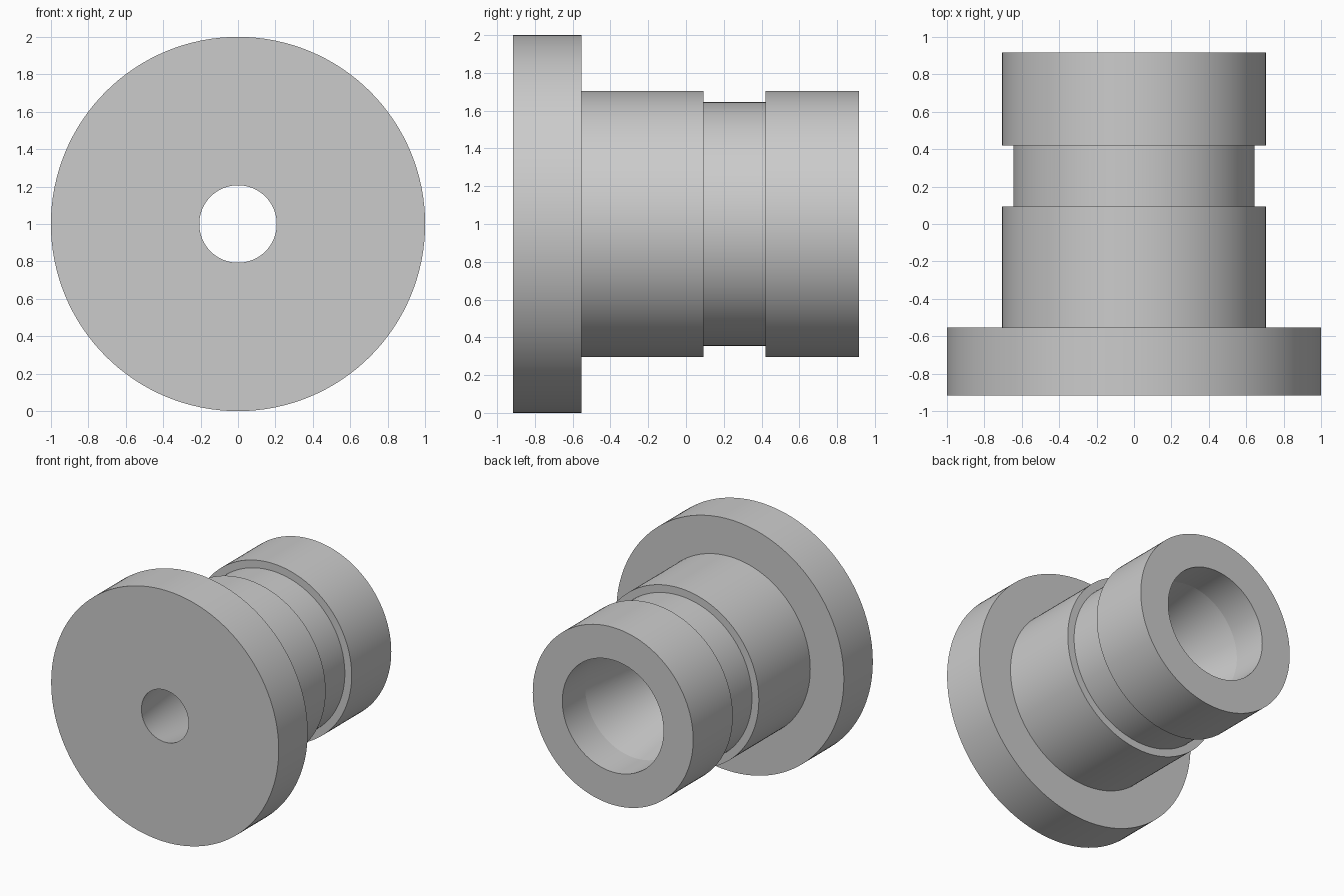
import bpy, bmesh, math
from mathutils import Matrix, Vector

if "Cube" in bpy.data.objects:
    bpy.data.objects.remove(bpy.data.objects["Cube"])

# Closed section of the bushing: (radius, y)
profile = [
    (0.207, -0.917), (1.0, -0.917), (1.0, -0.553),   # flange
    (0.705, -0.553), (0.705, 0.093),                 # body
    (0.645, 0.093), (0.645, 0.42),                   # groove
    (0.705, 0.42), (0.705, 0.917),                   # rear collar
    (0.445, 0.917), (0.445, 0.63),                   # straight counterbore, then taper to front
]
SEGMENTS = 128

# Revolve the section around the y axis at z = 1
bm = bmesh.new()
rings = []
for i in range(SEGMENTS):
    a = 2 * math.pi * i / SEGMENTS
    rings.append([bm.verts.new((r * math.cos(a), y, 1 + r * math.sin(a))) for r, y in profile])
n = len(profile)
for i in range(SEGMENTS):
    a, b = rings[i], rings[(i + 1) % SEGMENTS]
    for j in range(n):
        k = (j + 1) % n
        bm.faces.new((a[j], a[k], b[k], b[j]))
bmesh.ops.recalc_face_normals(bm, faces=bm.faces)

# Smooth walls; keep the rims and the counterbore-to-taper line crisp
for f in bm.faces:
    f.smooth = True
for e in bm.edges:
    e.smooth = e.calc_face_angle(0) < math.radians(5)

mesh = bpy.data.meshes.new("flanged_bushing")
bm.to_mesh(mesh)
bm.free()
obj = bpy.data.objects.new("flanged_bushing", mesh)
bpy.context.collection.objects.link(obj)
